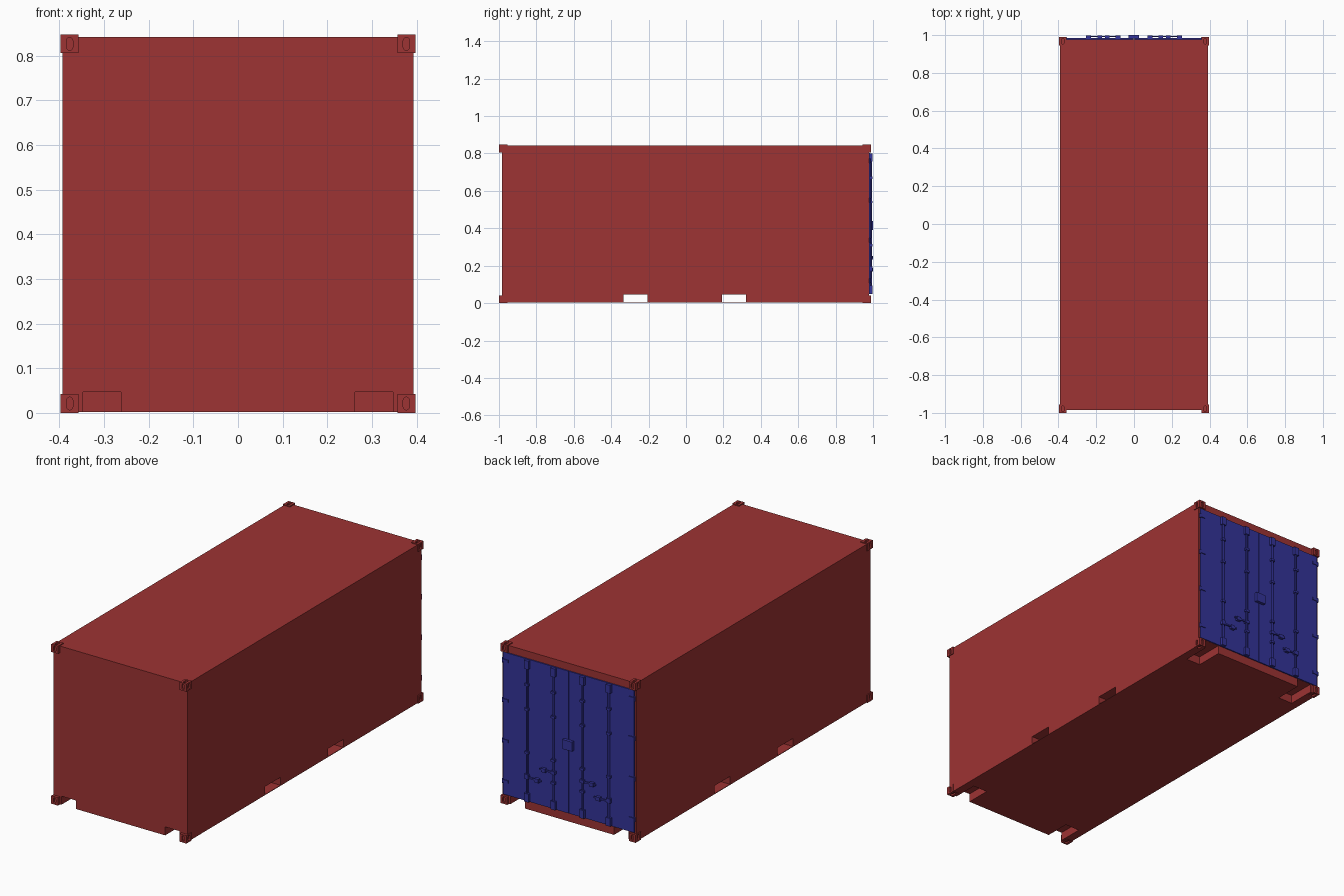
import bpy, bmesh, math
from mathutils import Vector, Matrix

if "Cube" in bpy.data.objects:
    bpy.data.objects.remove(bpy.data.objects["Cube"])


def material(name, rgb):
    m = bpy.data.materials.new(name)
    m.diffuse_color = (*rgb, 1)
    m.use_nodes = True
    m.node_tree.nodes["Principled BSDF"].inputs["Base Color"].default_value = m.diffuse_color
    return m


RED = material("red_paint", (0.34, 0.033, 0.033))
BLUE = material("blue_paint", (0.033, 0.033, 0.32))


def box(bm, lo, hi):
    lo, hi = Vector(lo), Vector(hi)
    bmesh.ops.create_cube(bm, size=1, matrix=Matrix.Translation((lo + hi) / 2)
                          @ Matrix.Diagonal((*(hi - lo), 1)))


def rod(bm, p, q, r, sides=12):
    p, q = Vector(p), Vector(q)
    rot = (q - p).to_track_quat('Z', 'Y').to_matrix().to_4x4()
    bmesh.ops.create_cone(bm, cap_ends=True, segments=sides, radius1=r, radius2=r,
                          depth=(q - p).length, matrix=Matrix.Translation((p + q) / 2) @ rot)


def slot(bm, centre, normal, along, width, length, depth):
    # rounded slot prism straddling a face
    n, u = Vector(normal), Vector(along)
    w, c = n.cross(u), Vector(centre)
    ring = []
    for i in range(14):
        a = math.pi * (i if i < 7 else i - 1) / 6
        shift = (length - width) / 2 * (1 if i < 7 else -1)
        ring.append(c + w * math.cos(a) * width / 2 + u * (math.sin(a) * width / 2 + shift))
    a = [bm.verts.new(v - n * depth) for v in ring]
    b = [bm.verts.new(v + n * depth) for v in ring]
    fs = [bm.faces.new(a), bm.faces.new(b)]
    fs += [bm.faces.new((a[i], a[i - 1], b[i - 1], b[i])) for i in range(14)]
    bmesh.ops.recalc_face_normals(bm, faces=fs)


def finish(name, bm, mat, smooth=False):
    me = bpy.data.meshes.new(name)
    bm.to_mesh(me)
    bm.free()
    me.materials.append(mat)
    ob = bpy.data.objects.new(name, me)
    bpy.context.collection.objects.link(ob)
    if smooth:
        bpy.context.view_layer.objects.active = ob
        ob.select_set(True)
        bpy.ops.object.shade_smooth_by_angle()
        ob.select_set(False)
    return ob


def cut(ob, bm):
    cutter = finish(ob.name + "_cutter", bm, RED)
    mod = ob.modifiers.new("cut", 'BOOLEAN')
    mod.operation, mod.solver, mod.object = 'DIFFERENCE', 'EXACT', cutter
    dg = bpy.context.evaluated_depsgraph_get()
    me = bpy.data.meshes.new_from_object(ob.evaluated_get(dg))
    ob.modifiers.clear()
    ob.data = me
    bpy.data.objects.remove(cutter)


def span(s, a, b):
    return (min(s * a, s * b), max(s * a, s * b))


SIDES = (-1, 1)
CAST_Y = ((-1.0, -0.955, -1), (0.945, 0.99, 1))
CAST_Z = ((0.0, 0.042, -1), (0.806, 0.847, 1))

# main body with end notches, fork pockets and seats for the corner castings
bm = bmesh.new()
box(bm, (-0.393, -0.985, 0.002), (0.393, 0.978, 0.842))
body = finish("body", bm, RED)
bm = bmesh.new()
for s in SIDES:
    x0, x1 = span(s, 0.262, 0.347)
    box(bm, (x0, -1.1, -0.1), (x1, -0.85, 0.047))
    box(bm, (x0, 0.83, -0.1), (x1, 1.1, 0.047))
    c0, c1 = span(s, 0.357, 0.5)
    for y0, y1, sy in CAST_Y:
        for z0, z1, sz in CAST_Z:
            ys = (y0 - 0.1, y1) if sy < 0 else (y0, y1 + 0.1)
            zs = (z0 - 0.1, z1) if sz < 0 else (z0, z1 + 0.1)
            box(bm, (c0, ys[0], zs[0]), (c1, ys[1], zs[1]))
for y0, y1 in ((-0.335, -0.205), (0.192, 0.322)):
    box(bm, (-0.5, y0, 0.005), (0.5, y1, 0.047))
cut(body, bm)

# corner castings with a slot in each outer face
bm, holes = bmesh.new(), bmesh.new()
for s in SIDES:
    x0, x1 = span(s, 0.357, 0.397)
    for y0, y1, sy in CAST_Y:
        for z0, z1, sz in CAST_Z:
            box(bm, (x0, y0, z0), (x1, y1, z1))
            mx, my, mz = (x0 + x1) / 2, (y0 + y1) / 2, (z0 + z1) / 2
            slot(holes, (mx, y0 if sy < 0 else y1, mz), (0, 1, 0), (0, 0, 1), 0.014, 0.029, 0.008)
            slot(holes, (s * 0.397, my, mz), (1, 0, 0), (0, 0, 1), 0.014, 0.029, 0.008)
            slot(holes, (mx, my, z0 if sz < 0 else z1), (0, 0, 1), (0, 1, 0), 0.014, 0.029, 0.008)
castings = finish("corner_castings", bm, RED)
cut(castings, holes)

# door leaves
bm = bmesh.new()
for s in SIDES:
    x0, x1 = span(s, 0.0015, 0.385)
    box(bm, (x0, 0.977, 0.048), (x1, 0.984, 0.803))
finish("doors", bm, BLUE)

# hinges on the outer edges
bm = bmesh.new()
for s in SIDES:
    for z in (0.12, 0.335, 0.55, 0.76):
        x0, x1 = span(s, 0.355, 0.39)
        box(bm, (x0, 0.982, z - 0.007), (x1, 0.988, z + 0.007))
        rod(bm, (s * 0.387, 0.984, z - 0.012), (s * 0.387, 0.984, z + 0.012), 0.005, 8)
finish("hinges", bm, BLUE)

# locking rods, their guides and end keepers
rods, guides = bmesh.new(), bmesh.new()
for s in SIDES:
    for x in (s * 0.085, s * 0.24):
        rod(rods, (x, 0.990, 0.05), (x, 0.990, 0.80), 0.0055)
        for z in (0.19, 0.31, 0.54, 0.67):
            box(guides, (x - 0.011, 0.982, z - 0.006), (x + 0.011, 0.998, z + 0.006))
        for z in (0.072, 0.778):
            box(guides, (x - 0.013, 0.982, z - 0.022), (x + 0.013, 0.998, z + 0.022))
finish("locking_rods", rods, BLUE, True)
finish("rod_guides", guides, BLUE)

# swing handles with pivots and catch plates
bm = bmesh.new()
for s in SIDES:
    for a, b, z in ((0.24, 0.155, 0.18), (0.085, 0.165, 0.245)):
        x0, x1 = span(s, a, b)
        box(bm, (x0, 0.990, z - 0.004), (x1, 0.996, z + 0.004))
        box(bm, (s * a - 0.012, 0.983, z - 0.008), (s * a + 0.012, 0.998, z + 0.008))
        c = s * (a + (b - a) * 0.7)
        box(bm, (c - 0.012, 0.982, z - 0.012), (c + 0.012, 0.999, z + 0.008))
finish("door_handles", bm, BLUE)

# lock box over the door seam
bm = bmesh.new()
box(bm, (-0.03, 0.982, 0.39), (0.026, 1.0, 0.44))
finish("lock_box", bm, BLUE)
